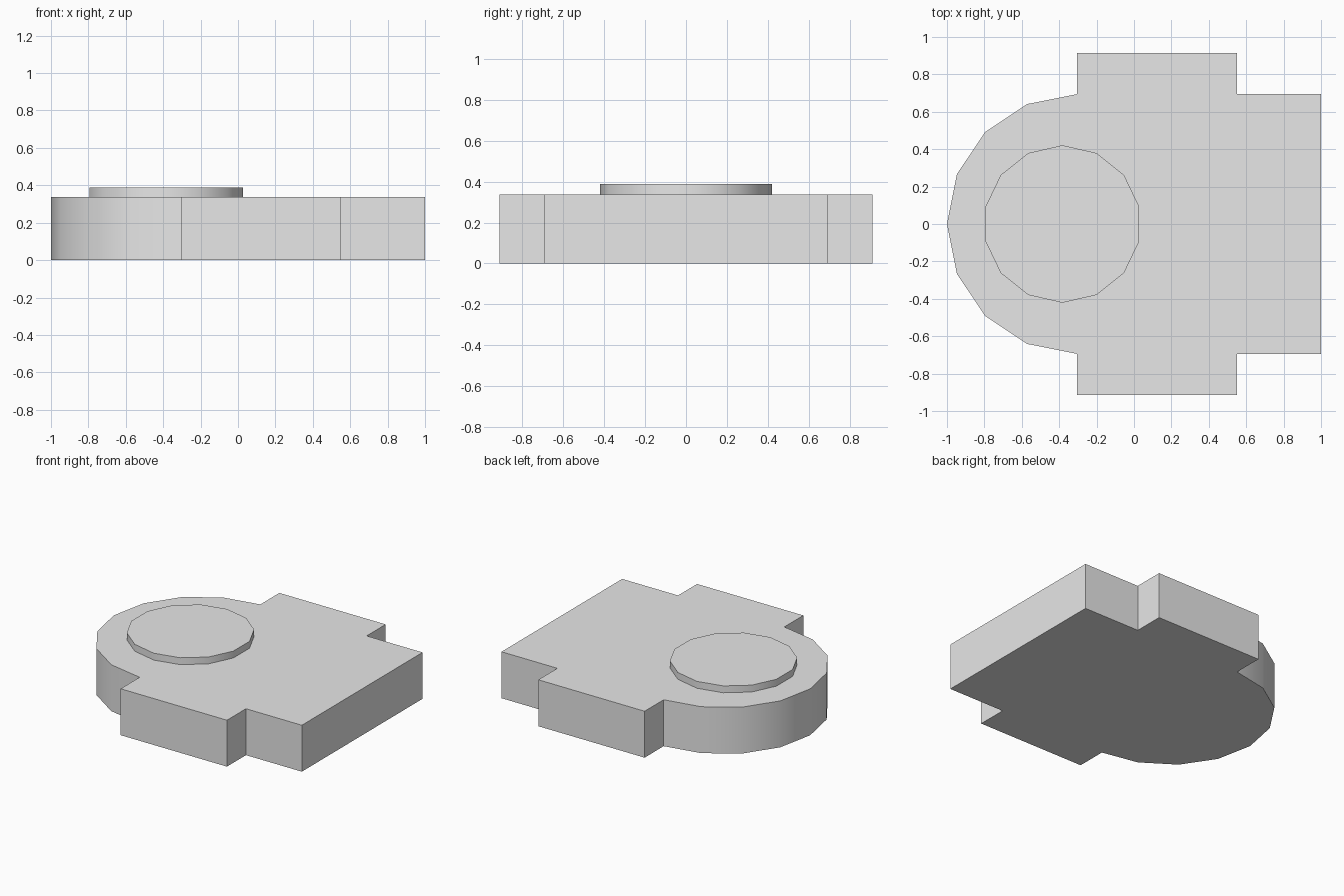
import bpy
import bmesh
from math import cos, sin, pi, radians

cube = bpy.data.objects.get("Cube")
if cube:
    bpy.data.objects.remove(cube, do_unlink=True)

grey = bpy.data.materials.new("light_grey")
grey.use_nodes = True
grey.diffuse_color = (0.8, 0.8, 0.8, 1)
grey.node_tree.nodes["Principled BSDF"].inputs["Base Color"].default_value = grey.diffuse_color


def extrude_outline(name, outline, bottom, top):
    """Make a solid by raising a flat outline from bottom to top."""
    bm = bmesh.new()
    base = bm.faces.new([bm.verts.new((x, y, bottom)) for x, y in outline])
    raised = bmesh.ops.extrude_face_region(bm, geom=[base], use_keep_orig=True)["geom"]
    verts = [v for v in raised if isinstance(v, bmesh.types.BMVert)]
    bmesh.ops.translate(bm, verts=verts, vec=(0, 0, top - bottom))
    bmesh.ops.recalc_face_normals(bm, faces=bm.faces[:])
    mesh = bpy.data.meshes.new(name)
    bm.to_mesh(mesh)
    bm.free()
    mesh.materials.append(grey)
    obj = bpy.data.objects.new(name, mesh)
    bpy.context.collection.objects.link(obj)
    bpy.ops.object.select_all(action='DESELECT')
    obj.select_set(True)
    bpy.context.view_layer.objects.active = obj
    bpy.ops.object.shade_smooth_by_angle(angle=radians(30))
    return obj


# Body: rounded left end, square right end and a block on each side
radius = 0.694
arc_x = radius - 1
tab_end, tab_y = 0.55, 0.913
height = 0.338

arc = [(arc_x + radius * cos(a), radius * sin(a))
       for a in (pi / 2 + i * pi / 8 for i in range(9))]
side = [(arc_x, -tab_y), (tab_end, -tab_y), (tab_end, -radius), (1, -radius)]
mirrored = [(x, -y) for x, y in reversed(side)]
extrude_outline("body", arc + side + mirrored, 0, height)

# Raised disc on the rounded end
sides = 14
disc = [(-0.383 + 0.421 * sin(2 * pi * i / sides), 0.421 * cos(2 * pi * i / sides))
        for i in range(sides)]
extrude_outline("raised_disc", disc, height, 0.388)
